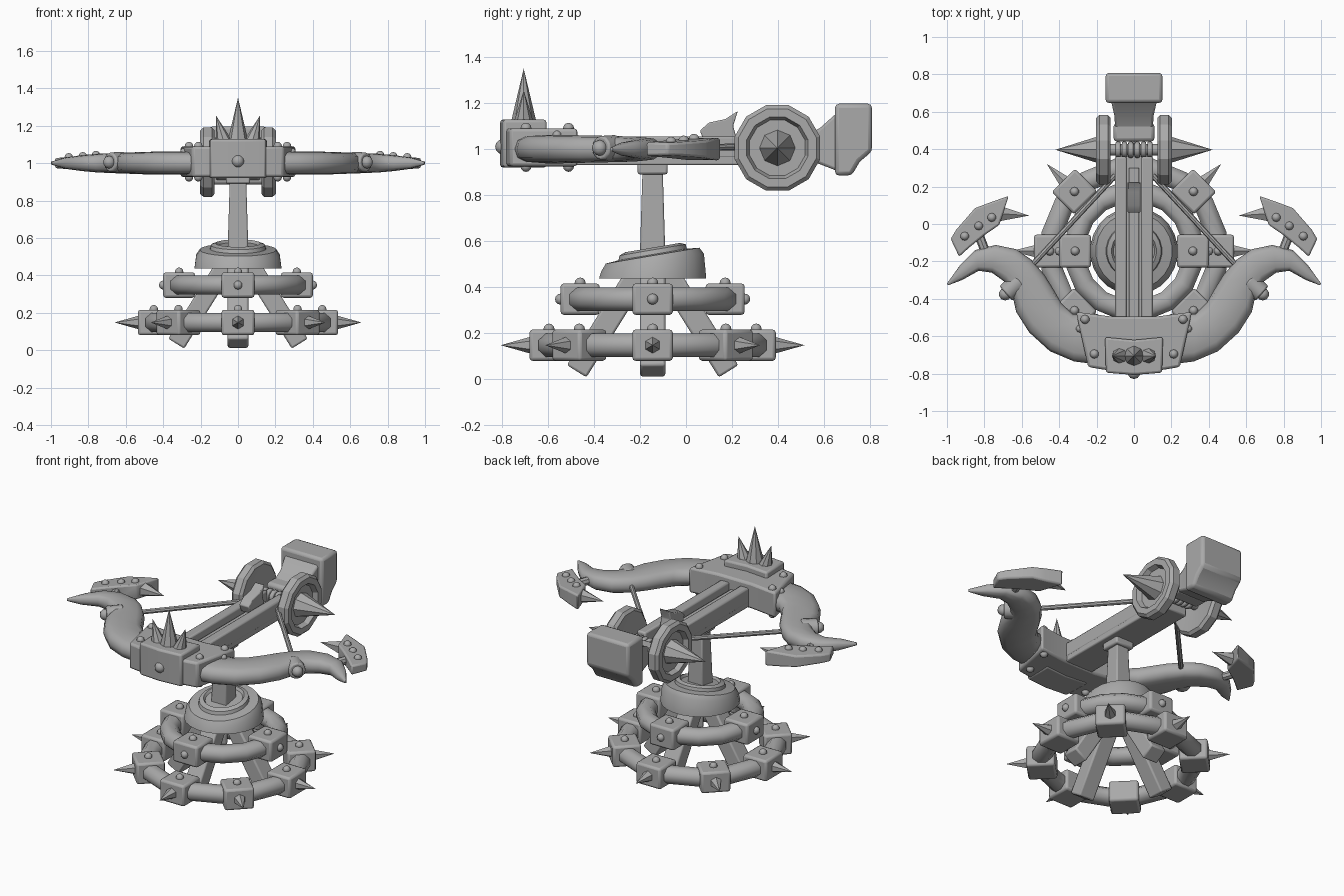
import bpy, bmesh, math
from mathutils import Vector, Matrix

if "Cube" in bpy.data.objects:
    bpy.data.objects.remove(bpy.data.objects["Cube"])

grey = bpy.data.materials.new("plain grey")
grey.use_nodes = True
grey.diffuse_color = (0.4, 0.4, 0.4, 1)
grey.node_tree.nodes["Principled BSDF"].inputs["Base Color"].default_value = (0.4, 0.4, 0.4, 1)

BASE = Vector((0, -0.145, 0))   # centre of the stand
Z = Vector((0, 0, 1))


def finish(name, bm, bevel=0, smooth=40):
    bmesh.ops.recalc_face_normals(bm, faces=bm.faces)
    me = bpy.data.meshes.new(name)
    bm.to_mesh(me)
    bm.free()
    me.materials.append(grey)
    ob = bpy.data.objects.new(name, me)
    bpy.context.collection.objects.link(ob)
    if bevel:
        m = ob.modifiers.new("bevel", "BEVEL")
        m.width, m.segments = bevel, 2
    bpy.ops.object.select_all(action="DESELECT")
    ob.select_set(True)
    bpy.context.view_layer.objects.active = ob
    if smooth:
        bpy.ops.object.shade_smooth_by_angle(angle=math.radians(smooth))
    return ob


def box(name, lo, hi, bevel=0.01, mat=Matrix()):
    lo, hi = Vector(lo), Vector(hi)
    bm = bmesh.new()
    bmesh.ops.create_cube(bm, size=1)
    for v in bm.verts:
        v.co = mat @ ((lo + hi) / 2 + v.co * (hi - lo))
    return finish(name, bm, bevel)


def cone(name, a, b, r1, r2=0, sides=8, smooth=40, bevel=0):
    a, b = Vector(a), Vector(b)
    d = b - a
    bm = bmesh.new()
    bmesh.ops.create_cone(bm, cap_ends=True, segments=sides, radius1=r1, radius2=r2, depth=d.length)
    bm.transform(Matrix.Translation((a + b) / 2) @ d.to_track_quat("Z", "Y").to_matrix().to_4x4())
    return finish(name, bm, bevel, smooth)


def rivet(name, p, r=0.024):
    bm = bmesh.new()
    bmesh.ops.create_uvsphere(bm, u_segments=10, v_segments=6, radius=r)
    bm.transform(Matrix.Translation(p))
    return finish(name, bm)


def prism(name, pts, axis, lo, hi, bevel=0.01):
    """Extrude a 2D outline along x (points are y, z) or z (points are x, y)."""
    bm = bmesh.new()
    put = (lambda p, t: (t, p[0], p[1])) if axis == "x" else (lambda p, t: (p[0], p[1], t))
    f = bm.faces.new([bm.verts.new(put(p, lo)) for p in pts])
    ext = bmesh.ops.extrude_face_region(bm, geom=[f])["geom"]
    move = put((0, 0), hi - lo)
    bmesh.ops.translate(bm, vec=move, verts=[v for v in ext if isinstance(v, bmesh.types.BMVert)])
    return finish(name, bm, bevel)


def lathe(name, profile, mat, sides, shear=0.0, closed=False, smooth=40):
    bm = bmesh.new()
    rings = []
    for r, h in profile:
        ring = []
        for i in range(sides):
            a = 2 * math.pi * (i + 0.5) / sides
            y = r * math.sin(a)
            tilt = shear * y if h > 0 else 0
            ring.append(bm.verts.new(mat @ Vector((r * math.cos(a), y, h + tilt))))
        rings.append(ring)
    pairs = list(zip(rings, rings[1:])) + ([(rings[-1], rings[0])] if closed else [])
    for p, q in pairs:
        for i in range(sides):
            j = (i + 1) % sides
            bm.faces.new((p[i], p[j], q[j], q[i]))
    if not closed:
        bm.faces.new(rings[0])
        bm.faces.new(rings[-1])
    return finish(name, bm, 0, smooth)


# Two clamped rings round the stand
def ring(label, radius, z, count, half, inner, outer):
    tube = [(radius + 0.06 * math.cos(a), 0.055 * math.sin(a))
            for a in (2 * math.pi * (k + 0.5) / 8 for k in range(8))]
    lathe(label + "_ring", tube, Matrix.Translation(BASE + Z * z), 16, closed=True, smooth=50)
    for i in range(count):
        turn = Matrix.Translation(BASE + Z * z) @ Matrix.Rotation(2 * math.pi * i / count, 4, "Z")
        box(label + "_clamp", (inner, -half, -0.068), (outer, half, 0.068), 0.014, turn)
        rivet(label + "_top_rivet", turn @ Vector(((inner + outer) / 2, 0, 0.07)))
        if label == "lower":
            cone("lower_spike", turn @ Vector((outer - 0.01, 0, 0)), turn @ Vector((outer + 0.125, 0, 0)),
                 0.038, sides=6, smooth=0)
        else:
            rivet("upper_side_rivet", turn @ Vector((outer, 0, 0)))


ring("lower", 0.45, 0.148, 8, 0.088, 0.365, 0.535)
ring("upper", 0.32, 0.348, 4, 0.088, 0.23, 0.4)

# Splayed legs
for i in range(4):
    turn = Matrix.Translation(BASE) @ Matrix.Rotation(math.pi / 2 * i, 4, "Z")
    lean = turn @ Matrix.Translation((0.33, 0, 0.035)) @ Matrix.Rotation(-math.radians(32), 4, "Y")
    box("leg", (-0.05, -0.055, 0), (0.05, 0.055, 0.52), 0.01, lean)

# Hub with a sloping top, and the post
lathe("hub", [(0.21, 0), (0.235, 0), (0.225, 0.07), (0.205, 0.1), (0.15, 0.105), (0.145, 0.125),
              (0.12, 0.135), (0.11, 0.12), (0.05, 0.12)],
      Matrix.Translation(BASE + Z * 0.437), 24, shear=0.17)
cone("post", BASE + Z * 0.5, BASE + Z * 0.91, 0.08, 0.062, 4, bevel=0.008).data.transform(
    Matrix.Translation(BASE) @ Matrix.Rotation(math.pi / 4, 4, "Z") @ Matrix.Translation(-BASE))
box("post_cap", (-0.065, -0.21, 0.89), (0.065, -0.08, 0.94))

# Stock with rails and a groove
box("stock_base", (-0.1, -0.55, 0.93), (0.1, 0.36, 0.985), 0.008)
box("stock_centre_strip", (-0.028, -0.55, 0.97), (0.028, 0.3, 1.015), 0.006)
for s in (-1, 1):
    box("stock_rail", (s * 0.07 - 0.032, -0.55, 0.96), (s * 0.07 + 0.032, 0.36, 1.055), 0.01)

# Trigger
prism("trigger", [(0.06, 1.08), (0.1, 1.115), (0.17, 1.13), (0.225, 1.165), (0.205, 1.1), (0.225, 1.03),
                  (0.08, 1.03)], "x", -0.035, 0.035, 0.006)

# Winch wheels, hub spikes, drum and rope
AX = Vector((0, 0.397, 1.005))
rim = [(0.05, 0.14), (0.175, 0.125), (0.192, 0.14), (0.192, 0.185), (0.175, 0.202), (0.138, 0.202),
       (0.125, 0.172), (0.05, 0.172)]
for s in (-1, 1):
    side = Vector((s, 0, 0))
    mat = Matrix.Translation(AX) @ Matrix.Rotation(s * math.pi / 2, 4, "Y")
    lathe("winch_wheel", rim, mat, 12, smooth=20)
    cone("wheel_spike", AX + side * 0.165, AX + side * 0.42, 0.08, sides=8, smooth=0)
cone("winch_drum", AX - Vector((0.14, 0, 0)), AX + Vector((0.14, 0, 0)), 0.032, 0.032, 12)
for i in range(6):
    x = -0.085 + 0.034 * i
    cone("rope_coil", AX + Vector((x - 0.014, 0, 0)), AX + Vector((x + 0.014, 0, 0)), 0.043, 0.043, 12, bevel=0.008)

# Rear yoke, neck and counterweight
box("yoke", (-0.11, 0.44, 0.95), (0.11, 0.54, 1.06), 0.02)
neck = bmesh.new()
ends = [(0.5, 0.1, 0.96, 1.05), (0.58, 0.105, 0.935, 1.09), (0.67, 0.125, 0.9, 1.17)]
loops = [[neck.verts.new(p) for p in ((-w, y, a), (w, y, a), (w, y, b), (-w, y, b))] for y, w, a, b in ends]
for p, q in zip(loops, loops[1:]):
    for i in range(4):
        neck.faces.new((p[i], p[(i + 1) % 4], q[(i + 1) % 4], q[i]))
neck.faces.new(loops[0])
neck.faces.new(loops[-1])
finish("counterweight_neck", neck, 0.012)
prism("counterweight", [(0.647, 0.885), (0.72, 0.885), (0.755, 0.945), (0.808, 0.99), (0.808, 1.197),
                        (0.647, 1.197)], "x", -0.152, 0.152, 0.018)

# Front block and face plate
prism("front_block", [(-0.31, -0.47), (-0.245, -0.765), (-0.12, -0.785), (0.12, -0.785), (0.245, -0.765),
                      (0.31, -0.47), (0.12, -0.495), (-0.12, -0.495)], "z", 0.925, 1.09, 0.014)
prism("face_plate", [(-0.15, -0.795), (0, -0.807), (0.15, -0.795), (0.155, -0.605), (0, -0.62),
                     (-0.155, -0.605)], "z", 0.92, 1.128, 0.012)
rivet("face_boss", Vector((0, -0.795, 1.01)), 0.034)
cone("crest_spike_centre", (0, -0.705, 1.11), (0, -0.705, 1.35), 0.057, sides=8, smooth=0)

# Each side: curved bow arm, blade, string and fittings
sections = [((0.2, -0.75), (0.2, -0.49), 0.06), ((0.32, -0.735), (0.33, -0.48), 0.062),
            ((0.45, -0.68), (0.39, -0.42), 0.062), ((0.56, -0.58), (0.43, -0.35), 0.06),
            ((0.63, -0.47), (0.48, -0.27), 0.058), ((0.65, -0.38), (0.55, -0.19), 0.056),
            ((0.69, -0.31), (0.63, -0.135), 0.054), ((0.76, -0.26), (0.74, -0.112), 0.05),
            ((0.83, -0.25), (0.85, -0.14), 0.042), ((0.92, -0.3), (0.93, -0.22), 0.03),
            ((0.995, -0.328), (1.0, -0.318), 0.008)]
blade = [(0.67, 0.15), (0.77, 0.115), (0.85, 0.085), (0.95, -0.03), (0.98, -0.08), (0.935, -0.175),
         (0.88, -0.125), (0.8, -0.06), (0.72, -0.005)]
for s in (-1, 1):
    bm = bmesh.new()
    prev = None
    for o, i, h in sections:
        o, i = Vector((s * o[0], o[1], 1)), Vector((s * i[0], i[1], 1))
        loop = []
        for k in range(12):
            a = 2 * math.pi * k / 12
            c, n = math.cos(a), math.sin(a)
            c, n = (math.copysign(abs(t) ** 0.7, t) for t in (c, n))
            loop.append(bm.verts.new((o + i) / 2 + (o - i) / 2 * c + Z * h * n))
        if prev:
            for k in range(12):
                bm.faces.new((prev[k], prev[k - 1], loop[k - 1], loop[k]))
        else:
            bm.faces.new(loop)
        prev = loop
    bm.faces.new(prev)
    finish("bow_arm", bm, 0, 50)

    # blade tapers in thickness toward its outer end
    ob = prism("arm_blade", [(s * x, y) for x, y in blade], "z", 0.957, 1.043, 0.01)
    for v in ob.data.vertices:
        v.co.z = 1 + (v.co.z - 1) * (1.15 - 1.9 * max(0, abs(v.co.x) - 0.7))
    for x, y, z in ((0.905, -0.065, 1.03), (0.83, -0.01, 1.035), (0.76, 0.035, 1.042)):
        rivet("blade_rivet", Vector((s * x, y, z)))
    cone("blade_spike", (s * 0.71, 0.055, 1), (s * 0.56, 0.045, 1), 0.045, sides=6, smooth=0)
    cone("blade_link", (s * 0.84, -0.03, 1), (s * 0.79, -0.16, 1), 0.025, 0.025, 8)

    cone("bow_string", (s * 0.1, 0.26, 1.01), (s * 0.55, -0.225, 1), 0.015, 0.015, 8)
    d = Vector((s * 0.75, -0.66, 0))
    p = Vector((s * 0.655, -0.345, 1.005))
    cone("arm_boss", p - d * 0.06, p + d * 0.04, 0.056, 0.052, 12, bevel=0.008)
    rivet("arm_boss_dome", p + d * 0.045, 0.034)

    cone("crest_spike_side", (s * 0.075, -0.705, 1.11), (s * 0.118, -0.705, 1.255), 0.045, sides=8, smooth=0)
    for x, y in ((0.262, -0.51), (0.212, -0.695)):
        for z in (0.925, 1.09):
            rivet("front_block_rivet", Vector((s * x, y, z)))
    for z in (0.96, 1.06):
        rivet("block_side_rivet", Vector((s * 0.29, -0.56, z)), 0.02)
